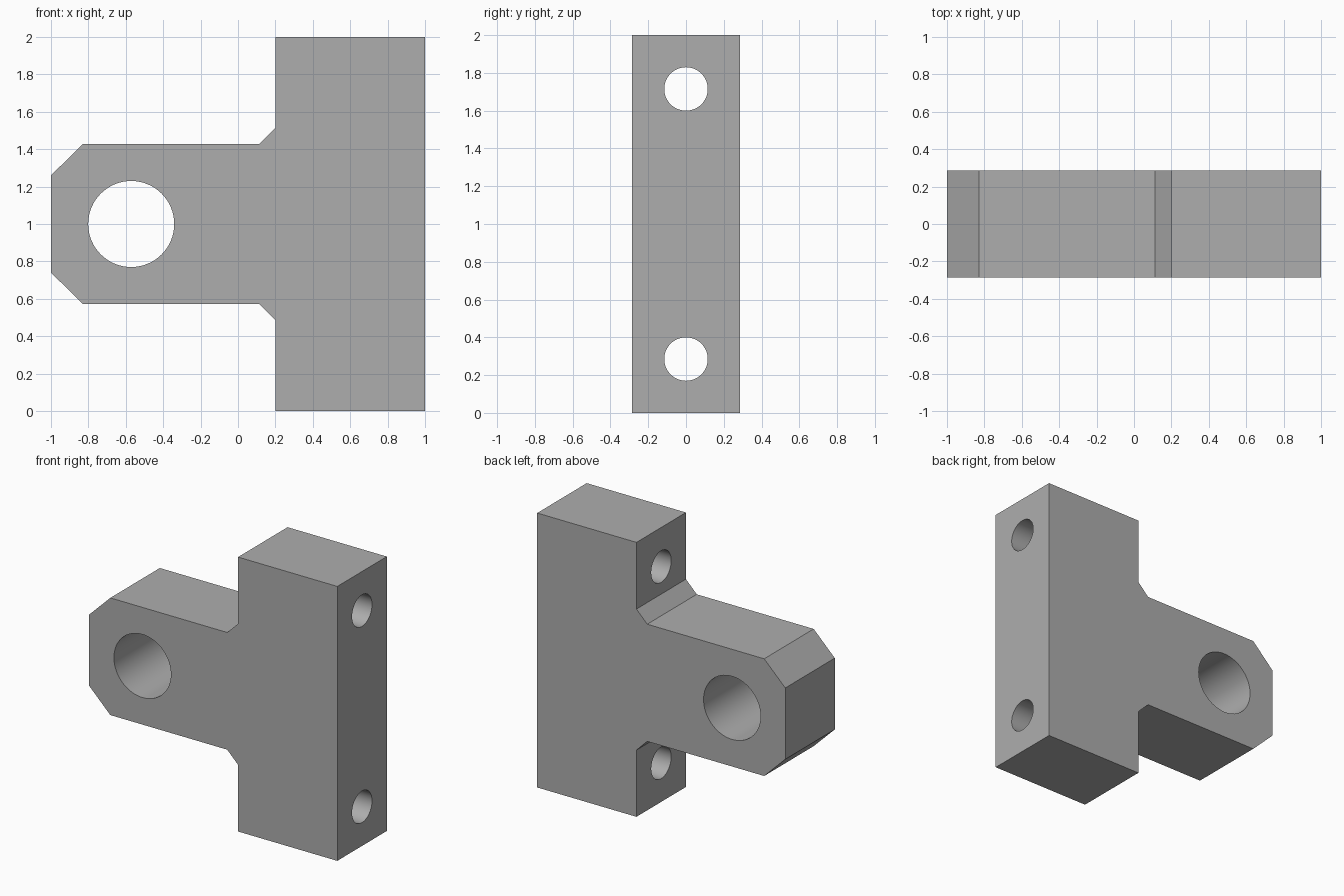
import bpy
import bmesh
import math
from mathutils import Matrix

cube = bpy.data.objects.get("Cube")
if cube:
    bpy.data.objects.remove(cube, do_unlink=True)

HALF_DEPTH = 0.285
MID_Z = 1.0

# Single grey material
grey = bpy.data.materials.new("plain grey")
grey.use_nodes = True
colour = (0.42, 0.42, 0.42, 1)
grey.diffuse_color = colour
grey.node_tree.nodes["Principled BSDF"].inputs["Base Color"].default_value = colour


def add_object(name, bm):
    mesh = bpy.data.meshes.new(name)
    bmesh.ops.recalc_face_normals(bm, faces=bm.faces)
    bm.to_mesh(mesh)
    bm.free()
    mesh.materials.append(grey)
    obj = bpy.data.objects.new(name, mesh)
    bpy.context.collection.objects.link(obj)
    return obj


def drill(target, name, location, radius, axis):
    """Cut a round through hole along the given axis."""
    bm = bmesh.new()
    turn = Matrix.Rotation(math.pi / 2, 4, axis)
    bmesh.ops.create_cone(bm, cap_ends=True, segments=64, radius1=radius,
                          radius2=radius, depth=3,
                          matrix=Matrix.Translation(location) @ turn)
    cutter = add_object(name, bm)
    cutter.hide_render = True
    mod = target.modifiers.new(name, "BOOLEAN")
    mod.operation = "DIFFERENCE"
    mod.solver = "EXACT"
    mod.object = cutter
    bpy.ops.object.modifier_apply(modifier=mod.name)
    bpy.data.objects.remove(cutter, do_unlink=True)


# T-shaped outline: half profile (x, height from the middle), mirrored in z
half = [(-1, 0.26), (-0.83, 0.427), (0.113, 0.427), (0.2, 0.514), (0.2, 1), (1, 1)]
outline = [(x, MID_Z + h) for x, h in half]
outline += [(x, MID_Z - h) for x, h in reversed(half)]

bm = bmesh.new()
face = bm.faces.new([bm.verts.new((x, -HALF_DEPTH, z)) for x, z in outline])
extruded = bmesh.ops.extrude_face_region(bm, geom=[face])
moved = [v for v in extruded["geom"] if isinstance(v, bmesh.types.BMVert)]
bmesh.ops.translate(bm, verts=moved, vec=(0, 2 * HALF_DEPTH, 0))
bracket = add_object("mounting_bracket", bm)

bpy.ops.object.select_all(action="DESELECT")
bracket.select_set(True)
bpy.context.view_layer.objects.active = bracket

# Large pivot hole through the arm, two bolt holes through the base
drill(bracket, "pivot_hole", (-0.571, 0, MID_Z), 0.23, "X")
for side in (-1, 1):
    drill(bracket, "bolt_hole", (0.6, 0, MID_Z + side * 0.715), 0.115, "Y")

bpy.ops.object.shade_smooth_by_angle(angle=math.radians(30))
